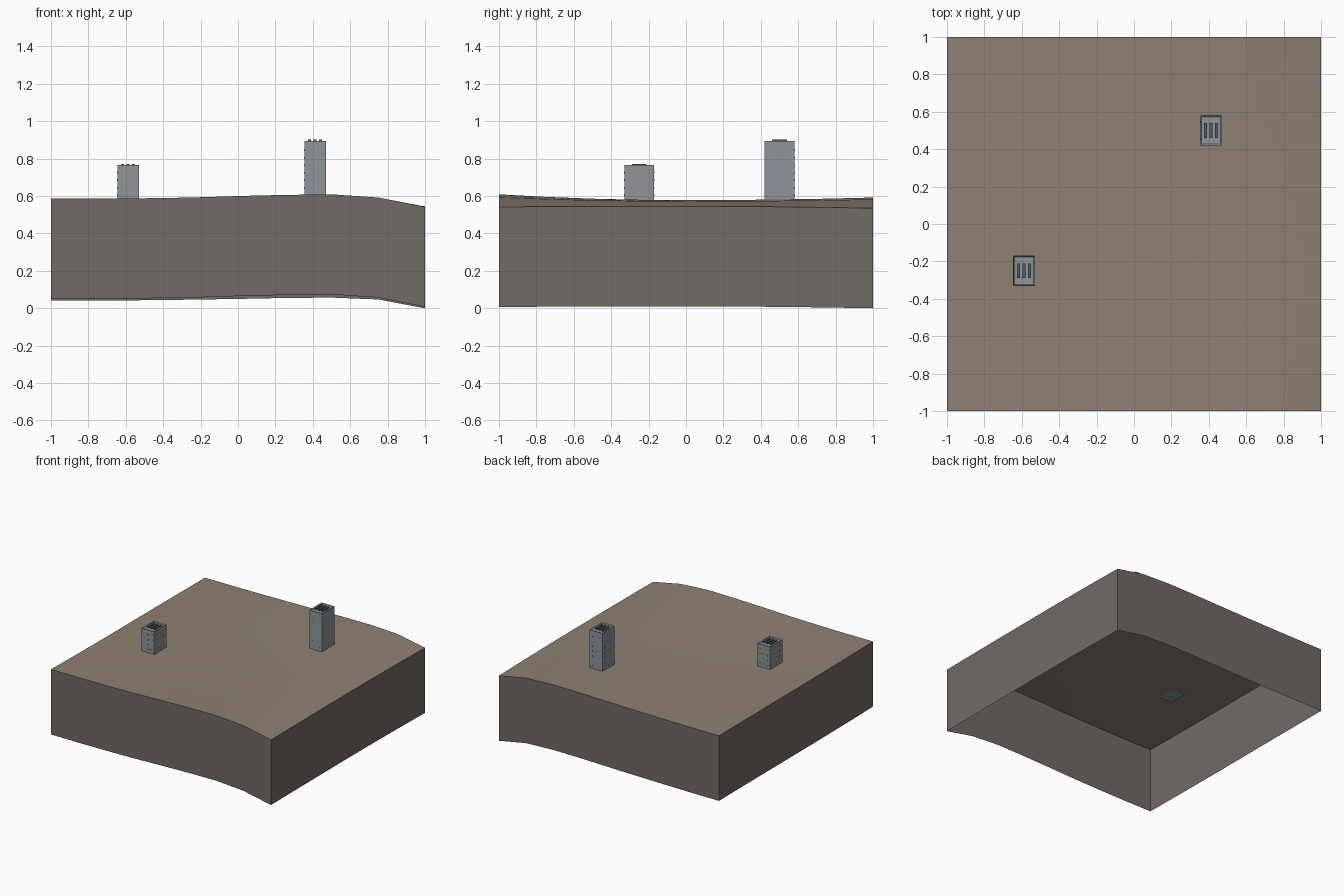
import bpy, bmesh, random
from mathutils import Vector

if "Cube" in bpy.data.objects:
    bpy.data.objects.remove(bpy.data.objects["Cube"], do_unlink=True)
random.seed(4)


def material(name, color):
    m = bpy.data.materials.new(name)
    m.use_nodes = True
    m.diffuse_color = (*color, 1)
    m.node_tree.nodes["Principled BSDF"].inputs["Base Color"].default_value = (*color, 1)
    return m


soil = material("brown soil", (0.27, 0.22, 0.175))
rock = material("dark rock", (0.16, 0.145, 0.13))
concrete = material("blue grey concrete", (0.27, 0.30, 0.32))
dark = material("dark grey vents", (0.10, 0.105, 0.11))
orange = material("orange light", (0.60, 0.25, 0.07))
blue = material("blue light", (0.10, 0.32, 0.60))


def finish(bm, name, *mats):
    mesh = bpy.data.meshes.new(name)
    bm.to_mesh(mesh)
    bm.free()
    for m in mats:
        mesh.materials.append(m)
    obj = bpy.data.objects.new(name, mesh)
    bpy.context.collection.objects.link(obj)
    return obj


def add_box(bm, center, size, index=0):
    made = bmesh.ops.create_cube(bm, size=1)["verts"]
    for v in made:
        v.co = Vector(a * b for a, b in zip(v.co, size)) + Vector(center)
    for f in {f for v in made for f in v.link_faces}:
        f.material_index = index


# Ground height: front, middle and back profiles blended along y
FRONT = (.587, .586, .588, .592, .600, .606, .609, .592, .542)
MIDDLE = (.579, .578, .577, .577, .577, .578, .578, .572, .545)
BACK = (.576, .576, .578, .581, .585, .590, .592, .582, .535)
N = 8
DEPTH = 0.535


def height(i, y):
    edge = FRONT if y < 0 else BACK
    return MIDDLE[i] + (edge[i] - MIDDLE[i]) * y * y


# Ground sheet with a skirt hanging from its border, open below
bm = bmesh.new()
grid = []
for i in range(N + 1):
    x = 2 * i / N - 1
    row = []
    for j in range(N + 1):
        y = 2 * j / N - 1
        row.append(bm.verts.new((x, y, height(i, y))))
    grid.append(row)
for i in range(N):
    for j in range(N):
        bm.faces.new((grid[i][j], grid[i + 1][j], grid[i + 1][j + 1], grid[i][j + 1]))
border = [e for e in bm.edges if e.is_boundary]
skirt = bmesh.ops.extrude_edge_only(bm, edges=border)["geom"]
for v in skirt:
    if isinstance(v, bmesh.types.BMVert):
        v.co.z -= DEPTH
for f in skirt:
    if isinstance(f, bmesh.types.BMFace):
        f.material_index = 1
bmesh.ops.recalc_face_normals(bm, faces=bm.faces)
if grid[4][4].normal.z < 0 or bm.faces[:][0].normal.z < 0:
    bmesh.ops.reverse_faces(bm, faces=bm.faces)
ground = finish(bm, "ground", soil, rock)
bpy.context.view_layer.objects.active = ground
ground.select_set(True)
bpy.ops.object.shade_smooth_by_angle()
ground.select_set(False)

WIDTH, LENGTH, BASE = 0.115, 0.16, 0.57


def tower(name, x, y, top, bands):
    # Shaft with a shallow sunken roof
    bm = bmesh.new()
    add_box(bm, (x, y, (BASE + top) / 2), (WIDTH, LENGTH, top - BASE))
    roof = max(bm.faces, key=lambda f: f.calc_center_median().z)
    bmesh.ops.inset_region(bm, faces=[roof], thickness=0.01)
    for v in roof.verts:
        v.co.z -= 0.006
    finish(bm, name + "_shaft", concrete)

    # Three roof vents
    bm = bmesh.new()
    for k in (-1, 0, 1):
        add_box(bm, (x + k * 0.03, y, top), (0.016, 0.08, 0.012))
    finish(bm, name + "_roof_vents", dark)

    # Thin light bands around the shaft
    if bands:
        bm = bmesh.new()
        for z in bands:
            add_box(bm, (x, y, z), (WIDTH + 0.002, LENGTH + 0.002, 0.004))
        finish(bm, name + "_light_bands", orange)

    # Small scattered windows on all four sides
    bm = bmesh.new()
    z = 0.605
    while z < top - 0.02:
        for side in (-1, 1):
            for k in (-1, 0, 1):
                if random.random() < 0.5:
                    add_box(bm, (x + k * 0.033, y + side * LENGTH / 2, z),
                            (0.007, 0.003, 0.008), random.randint(0, 1))
                if random.random() < 0.5:
                    add_box(bm, (x + side * WIDTH / 2, y + k * 0.047, z),
                            (0.003, 0.007, 0.008), random.randint(0, 1))
        z += 0.04
    finish(bm, name + "_windows", orange, blue)


tower("short_tower", -0.588, -0.25, 0.765, (0.61, 0.69, 0.73))
tower("tall_tower", 0.412, 0.5, 0.895, ())
